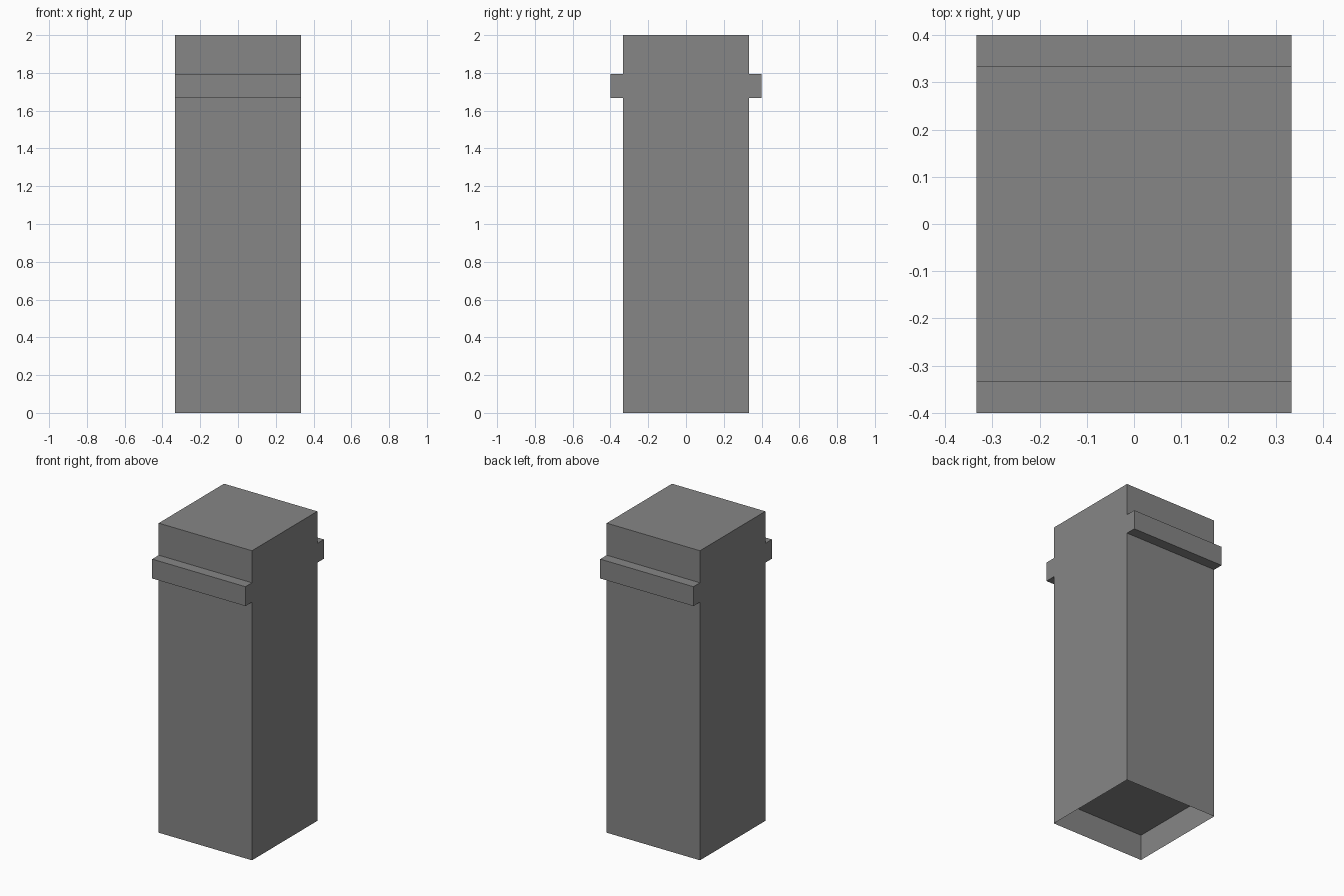
import bpy, bmesh

if "Cube" in bpy.data.objects:
    bpy.data.objects.remove(bpy.data.objects["Cube"])

HALF = 1 / 3          # half width of the square shaft
RIB_OUT = 0.4         # how far the side ribs reach in y
RIB_Z = (1.668, 1.793)
HEIGHT = 2.0
RECESS = 0.167        # height of the recessed underside

dark_grey = bpy.data.materials.new("dark_grey")
dark_grey.diffuse_color = (0.24, 0.24, 0.24, 1)
dark_grey.use_nodes = True
dark_grey.node_tree.nodes["Principled BSDF"].inputs["Base Color"].default_value = dark_grey.diffuse_color


def add_object(name, bm):
    mesh = bpy.data.meshes.new(name)
    bm.to_mesh(mesh)
    bm.free()
    mesh.materials.append(dark_grey)
    obj = bpy.data.objects.new(name, mesh)
    bpy.context.collection.objects.link(obj)
    return obj


# Ribbed post: mirrored y-z profile extruded along x
right = [(HALF, 0), (HALF, RIB_Z[0]), (RIB_OUT, RIB_Z[0]),
         (RIB_OUT, RIB_Z[1]), (HALF, RIB_Z[1]), (HALF, HEIGHT)]
profile = right + [(-y, z) for y, z in reversed(right)]

bm = bmesh.new()
side = bm.faces.new([bm.verts.new((-HALF, y, z)) for y, z in profile])
ext = bmesh.ops.extrude_face_region(bm, geom=[side], use_keep_orig=True)
moved = [v for v in ext["geom"] if isinstance(v, bmesh.types.BMVert)]
bmesh.ops.translate(bm, verts=moved, vec=(2 * HALF, 0, 0))
bmesh.ops.recalc_face_normals(bm, faces=bm.faces[:])

# Open the bottom, leaving thin walls
bottom = [f for f in bm.faces if all(v.co.z < 1e-5 for v in f.verts)]
bmesh.ops.delete(bm, geom=bottom, context='FACES_ONLY')
add_object("ribbed_post", bm)

# Recessed underside panel, facing down
bm = bmesh.new()
bmesh.ops.create_grid(bm, x_segments=1, y_segments=1, size=HALF)
bmesh.ops.reverse_faces(bm, faces=bm.faces[:])
add_object("recessed_underside", bm).location.z = RECESS
